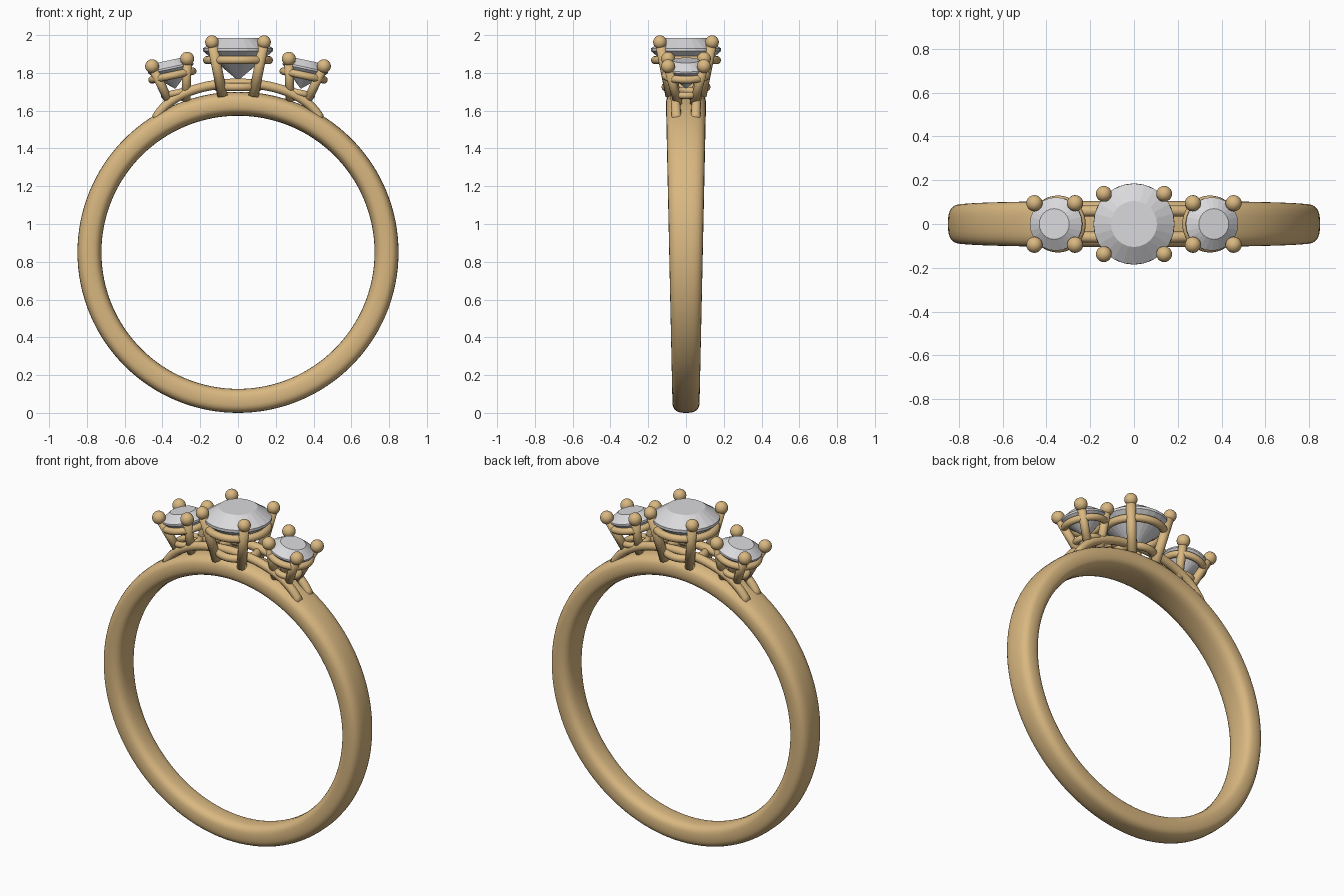
import bpy, bmesh, math
from mathutils import Matrix, Vector

cube = bpy.data.objects.get("Cube")
if cube:
    bpy.data.objects.remove(cube, do_unlink=True)


def material(name, rgb):
    m = bpy.data.materials.new(name)
    m.use_nodes = True
    m.diffuse_color = (*rgb, 1)
    m.node_tree.nodes["Principled BSDF"].inputs["Base Color"].default_value = (*rgb, 1)
    return m


GOLD = material("warm gold", (0.70, 0.48, 0.22))
STONE = material("clear stone", (0.70, 0.70, 0.72))
CENTRE = Vector((0, 0, 0.85))


def finish(name, bm, mat, matrix=Matrix(), smooth=True):
    bmesh.ops.recalc_face_normals(bm, faces=bm.faces)
    for f in bm.faces:
        f.smooth = smooth
    me = bpy.data.meshes.new(name)
    bm.to_mesh(me)
    bm.free()
    me.materials.append(mat)
    ob = bpy.data.objects.new(name, me)
    bpy.context.collection.objects.link(ob)
    ob.matrix_world = matrix
    return ob


def skin(bm, loops, closed):
    """Bridge a series of equal point loops; cap the ends if open."""
    rows = [[bm.verts.new(p) for p in loop] for loop in loops]
    n = len(rows[0])
    for i in range(len(rows) if closed else len(rows) - 1):
        a, b = rows[i], rows[(i + 1) % len(rows)]
        for j in range(n):
            k = (j + 1) % n
            bm.faces.new((a[j], a[k], b[k], b[j]))
    if not closed:
        bm.faces.new(rows[0])
        bm.faces.new(rows[-1])


def circle(r, z, n):
    return [Vector((r * math.cos(t), r * math.sin(t), z))
            for t in (math.tau * i / n for i in range(n))]


def torus(name, r, tube, z, matrix):
    bm = bmesh.new()
    loops = [circle(r + tube * math.cos(t), z + tube * math.sin(t), 48)
             for t in (math.tau * i / 12 for i in range(12))]
    skin(bm, loops, True)
    finish(name, bm, GOLD, matrix)


def signed_pow(v, e):
    return math.copysign(abs(v) ** e, v)


# Band: rounded-square section that widens towards the top
bm = bmesh.new()
loops = []
for i in range(128):
    a = math.tau * i / 128
    out = Vector((math.sin(a), 0, math.cos(a)))
    half = 0.072 + 0.017 * (1 + math.cos(a))
    loop = []
    for j in range(28):
        t = math.tau * j / 28
        p = CENTRE + out * (0.7865 + 0.0635 * signed_pow(math.cos(t), 0.7))
        loop.append(p + Vector((0, half * signed_pow(math.sin(t), 0.7), 0)))
    loops.append(loop)
skin(bm, loops, True)
finish("band", bm, GOLD)

# Twin rails arching over the shoulders under the settings
for side, label in ((-1, "front"), (1, "back")):
    bm = bmesh.new()
    loops = []
    for i in range(49):
        s = i / 24 - 1
        a = 0.56 * s
        out = Vector((math.sin(a), 0, math.cos(a)))
        mid = CENTRE + out * (0.895 - 0.065 * s ** 4)
        mid.y = side * (0.062 - 0.012 * s * s)
        loops.append([mid + out * p.x + Vector((0, p.y, 0)) for p in circle(0.025, 0, 12)])
    skin(bm, loops, False)
    finish(label + "_rail", bm, GOLD)


def setting(label, matrix, spread, foot, depth, ball, prong, rings, profile):
    """Four-prong head with support rings and a faceted stone."""
    bm = bmesh.new()
    for sx in (-1, 1):
        for sy in (-1, 1):
            top = Vector((sx * spread, sy * spread, 0))
            low = Vector((sx * foot, sy * foot, -depth))
            bmesh.ops.create_uvsphere(bm, u_segments=20, v_segments=12, radius=ball,
                                      matrix=Matrix.Translation(top))
            axis = top - low
            turn = axis.to_track_quat("Z", "Y").to_matrix().to_4x4()
            bmesh.ops.create_cone(bm, cap_ends=True, segments=14, radius1=prong, radius2=prong,
                                  depth=axis.length,
                                  matrix=Matrix.Translation((top + low) / 2) @ turn)
    finish(label + "_prongs", bm, GOLD, matrix)
    for part, (r, tube, z) in zip(("upper", "lower"), rings):
        torus(f"{label}_{part}_ring", r, tube, z, matrix)
    bm = bmesh.new()
    skin(bm, [circle(r, z, 24) for r, z in profile], False)
    finish(label + "_stone", bm, STONE, matrix, smooth=False)


# Large centre setting
setting("centre", Matrix.Translation((0, 0, 1.963)), 0.138, 0.082, 0.285, 0.036, 0.027,
        ((0.163, 0.022, -0.095), (0.108, 0.022, -0.238)),
        ((0.105, 0.022), (0.185, -0.033), (0.185, -0.048), (0.004, -0.2)))

# Smaller side settings leaning outwards
for s, label in ((-1, "right"), (1, "left")):
    place = Matrix.Translation((s * 0.362, 0, 1.855)) @ Matrix.Rotation(s * math.radians(12), 4, "Y")
    setting(label, place, 0.095, 0.042, 0.215, 0.037, 0.024,
            ((0.11, 0.02, -0.07), (0.065, 0.018, -0.165)),
            ((0.07, 0.012), (0.122, -0.025), (0.122, -0.035), (0.003, -0.14)))
